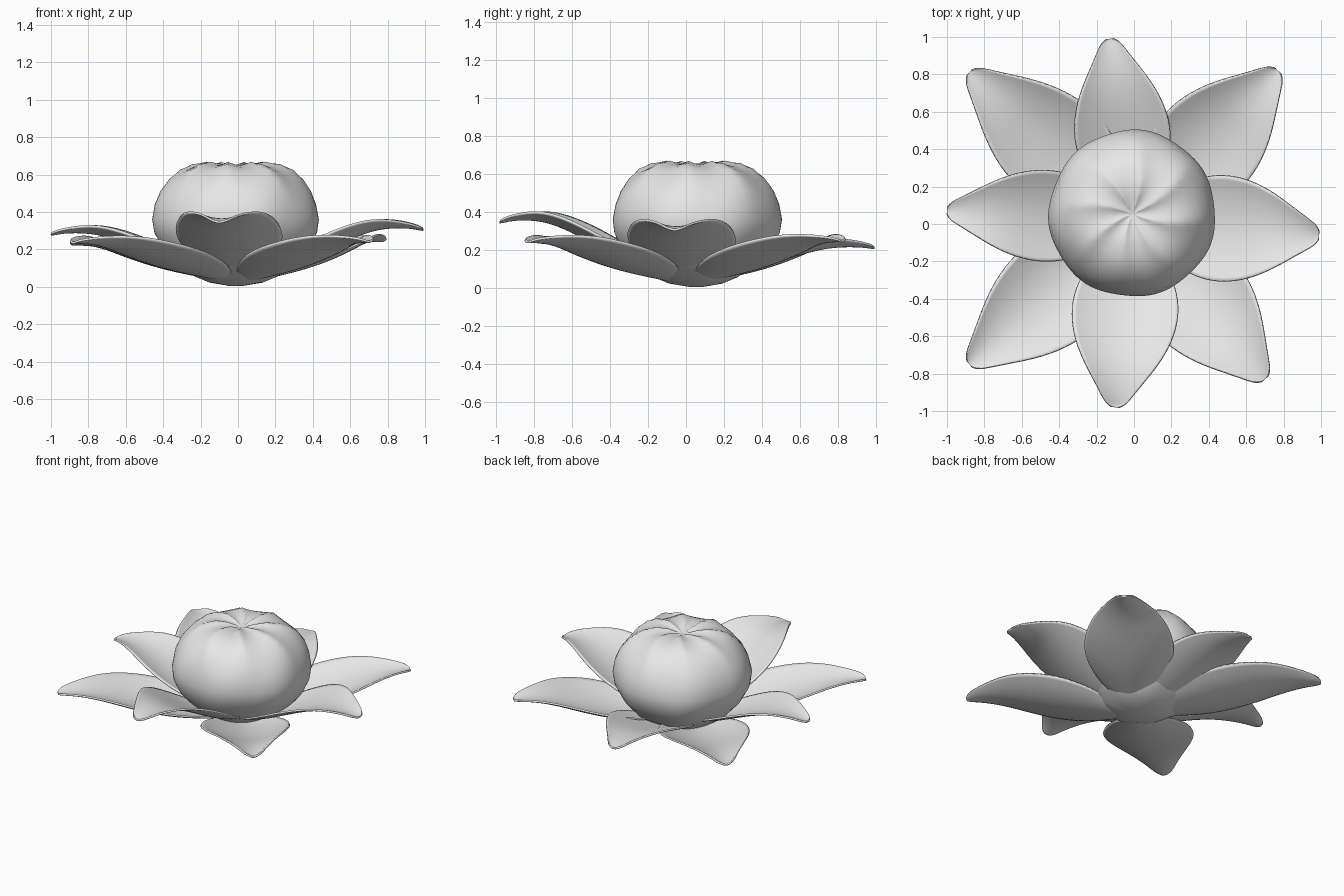
import bpy
import bmesh
import math
from mathutils import Vector

cube = bpy.data.objects.get("Cube")
if cube:
    bpy.data.objects.remove(cube, do_unlink=True)

# Single pale grey colour
grey = bpy.data.materials.new("pale_grey")
grey.use_nodes = True
COLOUR = (0.8, 0.8, 0.8, 1.0)
grey.diffuse_color = COLOUR
grey.node_tree.nodes["Principled BSDF"].inputs["Base Color"].default_value = COLOUR


def make_object(name, bm):
    bmesh.ops.recalc_face_normals(bm, faces=bm.faces)
    mesh = bpy.data.meshes.new(name)
    bm.to_mesh(mesh)
    bm.free()
    mesh.materials.append(grey)
    obj = bpy.data.objects.new(name, mesh)
    bpy.context.collection.objects.link(obj)
    return obj


def smooth(obj, degrees):
    bpy.ops.object.select_all(action="DESELECT")
    obj.select_set(True)
    bpy.context.view_layer.objects.active = obj
    bpy.ops.object.shade_smooth_by_angle(angle=math.radians(degrees))


def bridge(bm, rows, closed=False):
    for a, b in zip(rows, rows[1:]):
        n = len(a)
        for i in range(n if closed else n - 1):
            j = (i + 1) % n
            bm.faces.new((a[i], a[j], b[j], b[i]))


# Petal stations: (distance along, half width, height share if low, if raised)
PETAL = [(0.10, 0.05, 0.10, 0.12), (0.13, 0.13, 0.12, 0.15), (0.22, 0.205, 0.19, 0.25),
         (0.35, 0.27, 0.30, 0.43), (0.48, 0.29, 0.45, 0.64),
         (0.62, 0.265, 0.65, 0.86), (0.75, 0.205, 0.86, 1.02),
         (0.87, 0.125, 0.98, 1.05), (0.95, 0.075, 1.0, 1.03),
         (0.985, 0.05, 1.0, 1.0), (1.0, 0.02, 1.0, 1.0)]
ACROSS = [-1, -0.7, -0.35, 0, 0.35, 0.7, 1]


def petal(name, root, tip, height, raised, width=1.0):
    bm = bmesh.new()
    root, axis = Vector(root), Vector(tip) - Vector(root)
    side = Vector((-axis.y, axis.x)).normalized()
    cup = 0.25 if raised else 0.31
    rows = []
    for s, w, low, high in PETAL:
        w *= width
        row = []
        for t in ACROSS:
            p = root + axis * s + side * w * t
            z = 0.016 + (height - 0.016) * (high if raised else low) + cup * w * t * t
            row.append(bm.verts.new((p.x, p.y, z)))
        rows.append(row)
    bridge(bm, rows)
    obj = make_object(name, bm)
    sub = obj.modifiers.new("rounding", "SUBSURF")
    sub.levels = sub.render_levels = 2
    thick = obj.modifiers.new("thickness", "SOLIDIFY")
    thick.thickness = 0.012
    thick.offset = 0
    smooth(obj, 40)


# Four raised petals
petal("front_petal", (0, 0), (-0.10, -0.98), 0.345, True)
petal("back_petal", (0, 0.02), (-0.13, 0.99), 0.21, True, 0.9)
petal("left_petal", (0, 0.01), (0.99, -0.06), 0.305, True)
petal("right_petal", (0, 0.02), (-1.0, 0.07), 0.28, True, 0.86)

# Four low petals between them
petal("front_left_petal", (0, 0), (0.70, -0.83), 0.24, False)
petal("front_right_petal", (0, 0), (-0.88, -0.75), 0.235, False)
petal("back_left_petal", (0.03, 0.03), (0.77, 0.82), 0.245, False)
petal("back_right_petal", (0, 0.03), (-0.88, 0.81), 0.225, False)

# Closed bud: lathed profile with folded wrapping petals swirling into the top
BUD = [(0.04, 0.005), (0.14, 0.022), (0.22, 0.055), (0.32, 0.125), (0.395, 0.21),
       (0.435, 0.29), (0.445, 0.36), (0.43, 0.44), (0.40, 0.51), (0.355, 0.57),
       (0.30, 0.617), (0.24, 0.645), (0.16, 0.658), (0.09, 0.65), (0.035, 0.637)]
STEPS = 96
FOLDS = 8
bm = bmesh.new()
rows = []
for r, z in BUD:
    row = []
    fold = max(0.0, min(1.0, (z - 0.45) / 0.2))
    for i in range(STEPS):
        a = math.tau * i / STEPS
        swirl = (FOLDS * i / STEPS + 1.2 * (0.44 - r)) % 1.0
        ridge = fold * (abs(2 * swirl - 1) ** 2 - 0.4)
        lump = 0.003 * math.sin(3 * a + 9 * z) + 0.004 * math.sin(7 * a - 6 * z)
        rr = r * (1 + 0.025 * ridge) + lump * min(1, r / 0.3)
        zz = z + 0.018 * ridge * min(1, r / 0.12)
        row.append(bm.verts.new((rr * math.cos(a) - 0.01, rr * math.sin(a) + 0.055, zz)))
    rows.append(row)
bridge(bm, rows, closed=True)
bm.faces.new(rows[0])
centre = bm.verts.new((-0.005, 0.05, 0.63))
for i in range(STEPS):
    bm.faces.new((rows[-1][i], rows[-1][(i + 1) % STEPS], centre))
smooth(make_object("bud", bm), 50)
